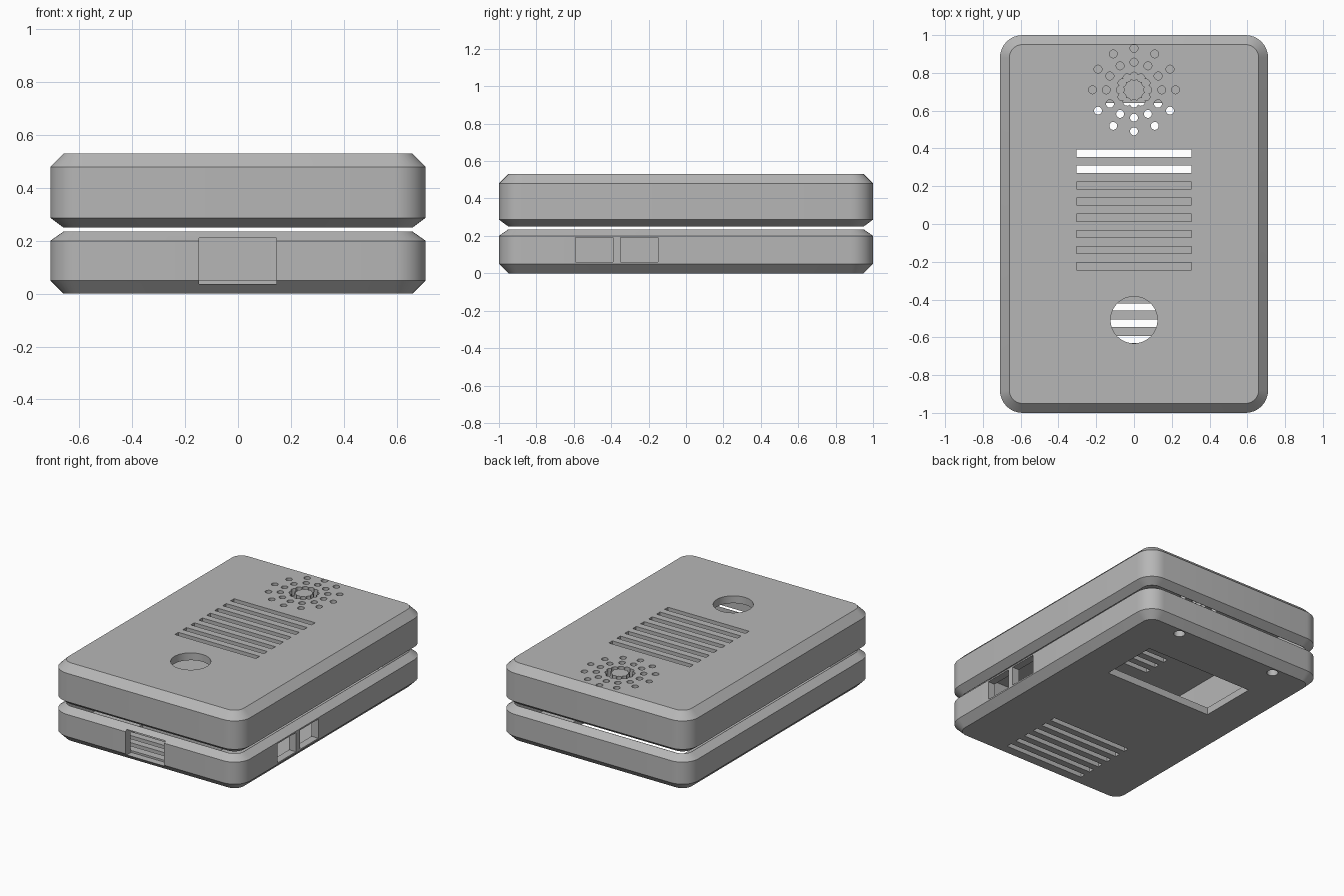
import bpy
import bmesh
from math import sin, cos, pi
from mathutils import Matrix, Vector

HALF_X, HALF_Y, RADIUS = 0.71, 1.0, 0.12
CHAMFER, WALL = 0.05, 0.052
PITCH = 0.0855

old = bpy.data.objects.get("Cube")
if old:
    bpy.data.objects.remove(old, do_unlink=True)

grey = bpy.data.materials.new("plain_grey")
grey.use_nodes = True
colour = (0.47, 0.47, 0.47, 1)
grey.diffuse_color = colour
grey.node_tree.nodes["Principled BSDF"].inputs["Base Color"].default_value = colour


def make_object(name, bm):
    bmesh.ops.recalc_face_normals(bm, faces=bm.faces)
    mesh = bpy.data.meshes.new(name)
    bm.to_mesh(mesh)
    bm.free()
    obj = bpy.data.objects.new(name, mesh)
    bpy.context.collection.objects.link(obj)
    mesh.materials.append(grey)
    return obj


def rounded_ring(bm, z, inset, steps=8):
    """Rounded rectangle of vertices, offset inward."""
    ring = []
    for corner, (sx, sy) in enumerate([(1, 1), (-1, 1), (-1, -1), (1, -1)]):
        for i in range(steps + 1):
            a = (corner + i / steps) * pi / 2
            r = RADIUS - inset
            ring.append(bm.verts.new((sx * (HALF_X - RADIUS) + r * cos(a),
                                      sy * (HALF_Y - RADIUS) + r * sin(a), z)))
    return ring


def shell(name, layers):
    """Open tray lofted from its closed face, over the rim, to its inner face."""
    bm = bmesh.new()
    rings = [rounded_ring(bm, z, inset) for z, inset in layers]
    for a, b in zip(rings, rings[1:]):
        for i in range(len(a)):
            j = (i + 1) % len(a)
            bm.faces.new((a[i], a[j], b[j], b[i]))
    bm.faces.new(rings[0])
    bm.faces.new(rings[-1])
    return make_object(name, bm)


def box_cutter(boxes):
    """Boxes given as low and high corners."""
    bm = bmesh.new()
    for low, high in boxes:
        low, high = Vector(low), Vector(high)
        matrix = Matrix.Translation((low + high) / 2) @ Matrix.Diagonal((*(high - low), 1))
        bmesh.ops.create_cube(bm, size=1, matrix=matrix)
    return make_object("cutter", bm)


def hole_cutter(centres, radius, z, segments=20):
    bm = bmesh.new()
    for x, y in centres:
        bmesh.ops.create_cone(bm, cap_ends=True, segments=segments, radius1=radius,
                              radius2=radius, depth=0.2,
                              matrix=Matrix.Translation((x, y, z)))
    return make_object("cutter", bm)


def slot_cutter(first, count, z):
    ys = [first - i * PITCH for i in range(count)]
    return box_cutter([((-0.305, y - 0.019, z - 0.1), (0.305, y + 0.019, z + 0.1)) for y in ys])


def cut(obj, cutters):
    for cutter in cutters:
        cutter.hide_render = True
        mod = obj.modifiers.new("opening", 'BOOLEAN')
        mod.operation, mod.solver, mod.object = 'DIFFERENCE', 'EXACT', cutter
    bpy.context.view_layer.update()
    graph = bpy.context.evaluated_depsgraph_get()
    mesh = bpy.data.meshes.new_from_object(obj.evaluated_get(graph))
    obj.modifiers.clear()
    obj.data = mesh
    for cutter in cutters:
        bpy.data.objects.remove(cutter, do_unlink=True)
    bpy.ops.object.select_all(action='DESELECT')
    obj.select_set(True)
    bpy.context.view_layer.objects.active = obj
    bpy.ops.object.shade_smooth_by_angle(angle=pi / 6)


# Lower tray: vents, window, screw holes and side ports
base = shell("base_tray", [(0, CHAMFER), (0.05, 0), (0.2, 0), (0.235, CHAMFER),
                           (0.235, WALL), (0.05, WALL)])
cut(base, [
    slot_cutter(-0.44, 6, 0),
    box_cutter([((-0.41, 0.235, -0.1), (0.41, 0.64, 0.1))]),
    hole_cutter([(-0.385, 0.905), (0.385, 0.905)], 0.036, 0),
    box_cutter([((-0.147, -1.1, 0.037), (0.145, -0.94, 0.21))]),
    box_cutter([((0.6, -0.59, 0.06), (0.8, -0.39, 0.19)),
                ((0.6, -0.35, 0.06), (0.8, -0.15, 0.19))]),
])

# Upper cover: vents, round button opening and speaker grille
cover = shell("top_cover", [(0.53, CHAMFER), (0.48, 0), (0.287, 0), (0.25, CHAMFER),
                            (0.25, WALL), (0.48, WALL)])


def grille(radius, start, step):
    angles = [i * pi / 6 for i in range(start, 12, step)]
    spots = [(radius * cos(a), 0.71 + radius * sin(a)) for a in angles]
    return hole_cutter(spots, 0.021, 0.52)


cut(cover, [
    slot_cutter(0.375, 8, 0.52),
    hole_cutter([(0, -0.508)], 0.124, 0.52, 48),
    grille(0.22, 0, 1),
    grille(0.147, 0, 1),
    grille(0.073, 0, 2),
    grille(0.073, 1, 2),
])
